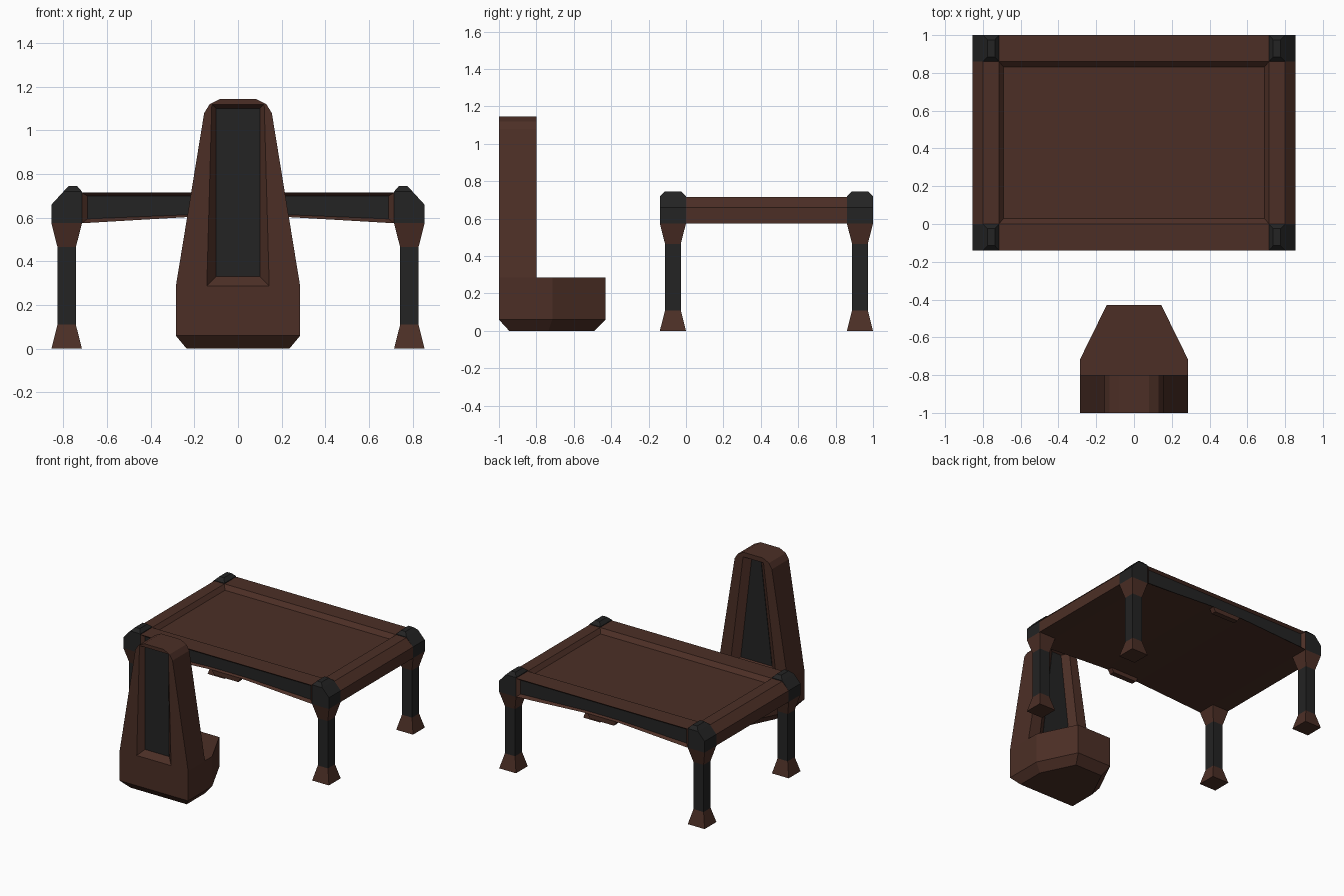
import bpy, bmesh

if "Cube" in bpy.data.objects:
    bpy.data.objects.remove(bpy.data.objects["Cube"])


def material(name, rgb):
    m = bpy.data.materials.new(name)
    m.diffuse_color = (*rgb, 1)
    m.use_nodes = True
    m.node_tree.nodes["Principled BSDF"].inputs["Base Color"].default_value = m.diffuse_color
    return m


BROWN = material("dark brown", (0.072, 0.028, 0.019))
BLACK = material("charcoal", (0.017, 0.017, 0.017))


def loft(name, rings, mat, caps=True, first_cap=None):
    """Skin a stack of equal-length point rings; first_cap gives the first end its own colour."""
    bm = bmesh.new()
    vs = [[bm.verts.new(p) for p in r] for r in rings]
    n = len(vs[0])
    for a, b in zip(vs, vs[1:]):
        for i in range(n):
            bm.faces.new((a[i], a[(i + 1) % n], b[(i + 1) % n], b[i]))
    if caps:
        f = bm.faces.new(vs[0])
        if first_cap:
            f.material_index = 1
        bm.faces.new(vs[-1])
        bmesh.ops.recalc_face_normals(bm, faces=bm.faces)
    me = bpy.data.meshes.new(name)
    bm.to_mesh(me)
    bm.free()
    me.materials.append(mat)
    if first_cap:
        me.materials.append(first_cap)
    ob = bpy.data.objects.new(name, me)
    bpy.context.collection.objects.link(ob)
    return ob


def at_y(profile, y):
    return [(x, y, z) for x, z in profile]


def rect(x0, x1, y0, y1, z):
    return [(x0, y0, z), (x1, y0, z), (x1, y1, z), (x0, y1, z)]


def square(cx, cy, h, z):
    return rect(cx - h, cx + h, cy - h, cy + h, z)


# Legs and corner caps
for sx, side in ((-1, "left"), (1, "right")):
    for cy, sy, end in ((-0.07, -1, "front"), (0.93, 1, "back")):
        cx, tag = 0.785 * sx, f"{end}_{side}"
        loft("foot_" + tag, [square(cx, cy, h, z) for h, z in ((0.07, 0), (0.042, 0.11))], BROWN)
        loft("leg_" + tag, [square(cx, cy, 0.042, z) for z in (0.11, 0.465)], BLACK)
        loft("leg_flare_" + tag, [square(cx, cy, h, z) for h, z in ((0.042, 0.465), (0.07, 0.575))], BROWN)
        y0, y1 = cy - 0.07, cy + 0.07
        rings = []
        for xi, xo, dy, z in ((0.715, 0.855, 0, 0.575), (0.715, 0.855, 0, 0.66),
                              (0.715, 0.832, 0, 0.685), (0.715, 0.80, 0, 0.72),
                              (0.737, 0.775, 0.025, 0.745)):
            rings.append(rect(xi * sx, xo * sx, y0 + dy, y1 - dy, z))
        loft("corner_cap_" + tag, rings, BLACK)
    # Side beams with a chamfered outer top edge
    beam = [(x * sx, z) for x, z in ((0.715, 0.575), (0.855, 0.575), (0.855, 0.66), (0.80, 0.715), (0.715, 0.715))]
    loft("side_beam_" + side, [at_y(beam, 0), at_y(beam, 0.86)], BROWN)


# Front and back beams with an arched underside and a recessed dark panel
def arch(hx, top, end_z, mid_z):
    return [(-hx, top), (-hx, end_z), (-0.15, mid_z), (0.15, mid_z), (hx, end_z), (hx, top)]


outer = arch(0.715, 0.715, 0.575, 0.608)
inner = arch(0.69, 0.70, 0.595, 0.617)
for end, face, inside, d in (("front", -0.14, 0, 0.02), ("back", 1.0, 0.86, -0.02)):
    loft(end + "_beam", [at_y(inner, face + d), at_y(outer, face), at_y(outer, inside)],
         BROWN, first_cap=BLACK)
    block = [(-0.12, 0.61), (-0.1, 0.576), (0.1, 0.576), (0.12, 0.61)]
    loft(end + "_beam_block", [at_y(block, face), at_y(block, face + 2 * d)], BROWN)

# Sunken table top and the sloped border around it
panel = arch(0.715, 0.685, 0.575, 0.608)
loft("table_top", [at_y(panel, 0), at_y(panel, 0.86)], BROWN)
loft("top_border", [rect(-0.69, 0.69, 0.03, 0.83, 0.685), rect(-0.715, 0.715, 0, 0.86, 0.715)], BROWN, caps=False)


# Chair base: hexagonal plan with a chamfered bottom
def plan(w, y0, y1, y2, wf, z):
    return [(-w, y0, z), (w, y0, z), (w, y1, z), (wf, y2, z), (-wf, y2, z), (-w, y1, z)]


loft("chair_seat", [plan(0.235, -0.945, -0.735, -0.49, 0.115, 0),
                    plan(0.285, -1, -0.715, -0.43, 0.145, 0.06),
                    plan(0.285, -1, -0.715, -0.43, 0.145, 0.285)], BROWN)

# Chair back: tapered slab
half = [(0.285, 0.285), (0.155, 1.08), (0.13, 1.12), (0.08, 1.145)]
slab = half + [(-x, z) for x, z in reversed(half)]
back = loft("chair_back", [at_y(slab, -1), at_y(slab, -0.8)], BROWN)


def trapezoid(wb, wt, z0, z1):
    return [(-wb, z0), (wb, z0), (wt, z1), (-wt, z1)]


# Sloped recess with a dark panel on each face of the chair back
for end, y, s, opening, floor in (
        ("front", -1, 1, trapezoid(0.143, 0.12, 0.287, 1.12), trapezoid(0.1, 0.1, 0.33, 1.1)),
        ("rear", -0.8, -1, trapezoid(0.19, 0.085, 0.29, 1.11), trapezoid(0.13, 0.04, 0.33, 1.09))):
    cutter = loft("recess_cutter", [at_y(opening, y - 0.02 * s), at_y(opening, y),
                                    at_y(floor, y + 0.04 * s)], BROWN)
    cutter.hide_render = True
    mod = back.modifiers.new("recess", "BOOLEAN")
    mod.operation = "DIFFERENCE"
    mod.solver = "EXACT"
    mod.object = cutter
    bpy.context.view_layer.objects.active = back
    bpy.ops.object.modifier_apply(modifier=mod.name)
    bpy.data.objects.remove(cutter)
    loft(f"chair_{end}_panel", [at_y(floor, y + 0.037 * s), at_y(floor, y + 0.043 * s)], BLACK)
